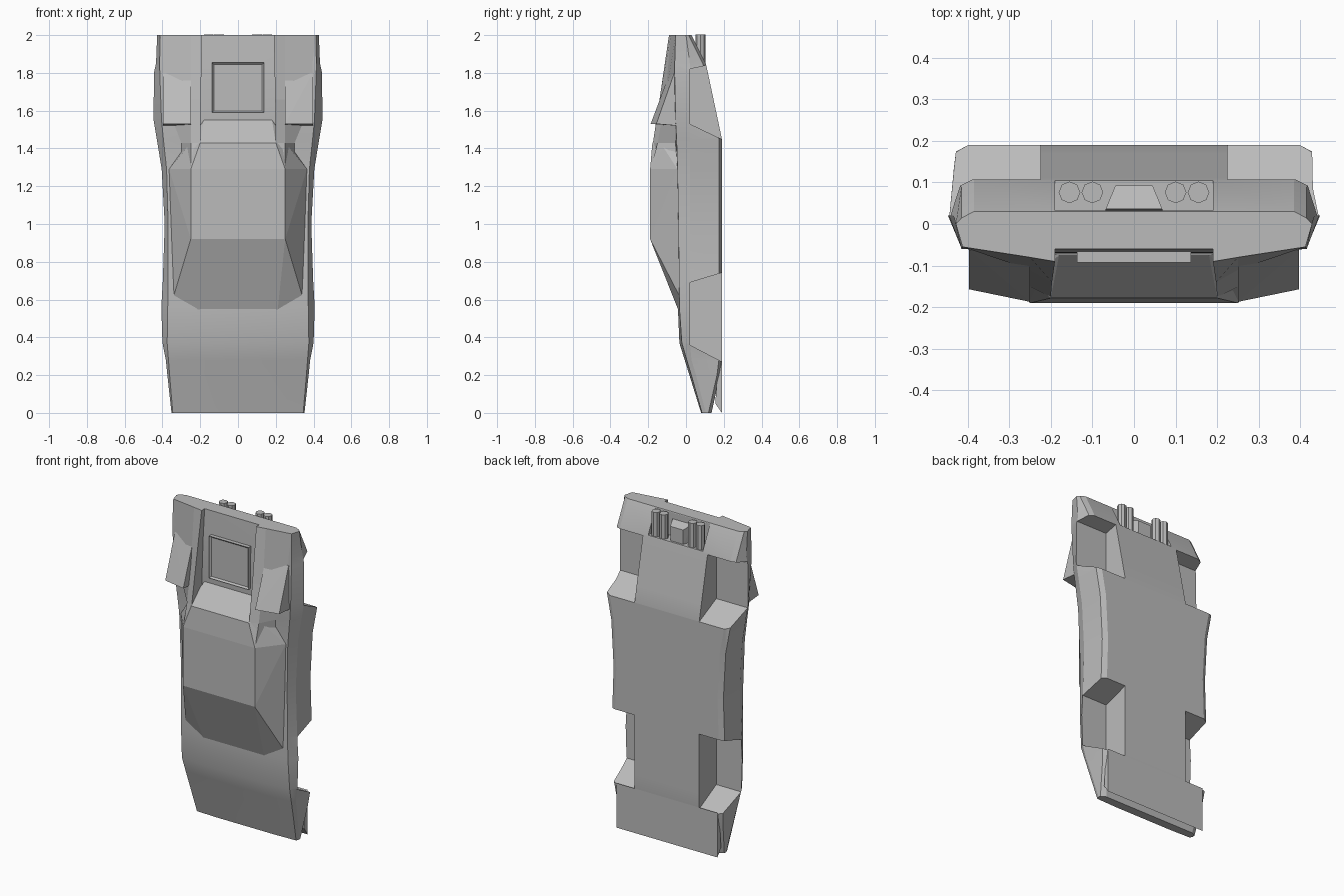
import bpy, bmesh, math

if "Cube" in bpy.data.objects:
    bpy.data.objects.remove(bpy.data.objects["Cube"])

grey = bpy.data.materials.new("plain grey")
grey.diffuse_color = (0.5, 0.5, 0.5, 1)
grey.use_nodes = True
grey.node_tree.nodes["Principled BSDF"].inputs["Base Color"].default_value = grey.diffuse_color


def finish(bm, name):
    bmesh.ops.recalc_face_normals(bm, faces=bm.faces)
    me = bpy.data.meshes.new(name)
    bm.to_mesh(me)
    bm.free()
    me.materials.append(grey)
    ob = bpy.data.objects.new(name, me)
    bpy.context.collection.objects.link(ob)
    return ob


def loft(name, rings):
    """Skin closed rings of (x, y, z) points and cap both ends."""
    bm = bmesh.new()
    rows = [[bm.verts.new(p) for p in r] for r in rings]
    n = len(rows[0])
    for a, b in zip(rows, rows[1:]):
        for i in range(n):
            j = (i + 1) % n
            bm.faces.new((a[i], a[j], b[j], b[i]))
    bm.faces.new(rows[0])
    bm.faces.new(rows[-1])
    return finish(bm, name)


def hull(name, pts):
    bm = bmesh.new()
    for p in pts:
        bm.verts.new(p)
    bmesh.ops.convex_hull(bm, input=bm.verts)
    bmesh.ops.dissolve_limit(bm, angle_limit=0.02, verts=bm.verts, edges=bm.edges)
    return finish(bm, name)


def side_prism(name, yz, x0, x1):
    return loft(name, [[(x, y, z) for y, z in yz] for x in (x0, x1)])


def cut(ob, cutter):
    m = ob.modifiers.new("cut", 'BOOLEAN')
    m.operation, m.solver, m.object = 'DIFFERENCE', 'EXACT', cutter
    bpy.context.view_layer.objects.active = ob
    bpy.ops.object.modifier_apply(modifier=m.name)
    bpy.data.objects.remove(cutter)


# Body shell: z, top y, shoulder x, shoulder y, widest x, sill x, underside y
stations = [
    (0.00, 0.080, .345, 0.085, .352, .350, .135),
    (0.20, 0.018, .362, 0.028, .374, .372, .180),
    (0.28, -0.007, .368, 0.004, .382, .380, .190),
    (0.37, -0.035, .375, -0.022, .400, .392, .190),
    (0.56, -0.043, .372, -0.035, .406, .398, .190),
    (0.70, -0.042, .370, -0.036, .398, .392, .190),
    (1.00, -0.045, .370, -0.040, .388, .382, .190),
    (1.29, -0.050, .378, -0.045, .404, .398, .190),
    (1.45, -0.060, .395, -0.050, .430, .428, .190),
    (1.55, -0.075, .405, -0.055, .447, .430, .169),
    (1.80, -0.070, .414, -0.060, .445, .425, .116),
    (1.85, -0.068, .415, -0.060, .434, .415, .105),
    (2.00, -0.060, .412, -0.055, .428, .415, .030),
]
rings = []
for z, yt, xs, ys, xm, xl, yb in stations:
    ym = min(max(.02, ys + .025), yb - .03)
    half = [(.2, yt), (xs, ys), (xm, ym), (xl, yb - .016), (xl - .03, yb)]
    rings.append([(x, y, z) for x, y in half] + [(-x, y, z) for x, y in reversed(half)])
body = loft("body_shell", rings)

# Wheel wells and exhaust bay
rear_well = [(.02, 1.53), (.02, 1.82), (.25, 1.87), (.25, 1.42)]
front_well = [(.02, .36), (.02, .69), (.25, .76), (.25, .24)]
for s in (1, -1):
    for prof in (rear_well, front_well):
        cut(body, side_prism("well_cutter", prof, s * .225, s * .6))
cut(body, side_prism("bay_cutter", [(.032, 1.85), (.032, 2.1), (.3, 2.1), (.3, 1.85)], -.19, .19))
bpy.ops.object.select_all(action='DESELECT')
body.select_set(True)
bpy.context.view_layer.objects.active = body
bpy.ops.object.shade_smooth_by_angle(angle=math.radians(20))

# Front splitter below the nose slit
side_prism("front_splitter", [(.155, .05), (.19, .0), (.19, .28), (.17, .25)], -.352, .352)

# Cabin: windscreen, flat roof, side windows, rear window
cabin = [(.25, -.19, .92), (.25, -.19, 1.29), (.2, -.178, 1.43), (.25, -.135, 1.43),
         (.21, -.041, .545), (.34, -.035, .62), (.365, -.045, 1.29), (.18, -.075, 1.55)]
cabin += [(.2, 0, .56), (.33, 0, .63), (.355, 0, 1.29), (.18, 0, 1.55)]
hull("cabin", [(s * x, y, z) for x, y, z in cabin for s in (1, -1)])

for s, side in ((1, "right"), (-1, "left")):
    # Buttress from roof to tail
    sections = [
        (1.29, [(.2, -.188), (.25, -.188), (.30, -.05), (.2, 0)]),
        (1.43, [(.2, -.175), (.25, -.150), (.30, -.055), (.2, 0)]),
        (1.66, [(.197, -.140), (.25, -.110), (.395, -.06), (.197, 0)]),
        (2.00, [(.19, -.090), (.25, -.080), (.412, -.055), (.19, 0)]),
    ]
    loft(side + "_buttress", [[(s * x, y, z) for x, y in p] for z, p in sections])
    # Wedge air scoop
    hull(side + "_air_scoop", [(s * x, y, z) for x, y, z in (
        (.25, -.187, 1.53), (.396, -.157, 1.53), (.25, -.05, 1.52), (.396, -.04, 1.52),
        (.25, -.09, 1.79), (.396, -.062, 1.80), (.25, -.04, 1.79), (.396, -.04, 1.80))])
    # Eight-sided exhaust pipes
    for i, x in enumerate((.10, .155)):
        bm = bmesh.new()
        bmesh.ops.create_cone(bm, cap_ends=True, segments=8, radius1=.026, radius2=.026, depth=.17)
        bmesh.ops.translate(bm, vec=(s * x, .076, 1.917), verts=bm.verts)
        finish(bm, f"{side}_exhaust_{i + 1}")

# Tapered block between the exhausts
hull("exhaust_block", [(s * x, y, z) for s in (1, -1) for x, y, z in (
    (.068, .03, 1.84), (.068, .036, 1.96), (.045, .092, 1.84), (.045, .092, 1.94))])

# Engine hatch: raised frame with a sunken panel
bm = bmesh.new()
bmesh.ops.create_cube(bm, size=1)
for v in bm.verts:
    x, y, z = v.co
    v.co = (x * .275, -.092 if y < 0 else -.05, 1.722 + z * .265)
bm.normal_update()
lid = [f for f in bm.faces if f.normal.y < -.9]
bmesh.ops.inset_region(bm, faces=lid, thickness=.014)
for v in lid[0].verts:
    v.co.y += .01
finish(bm, "engine_hatch")
